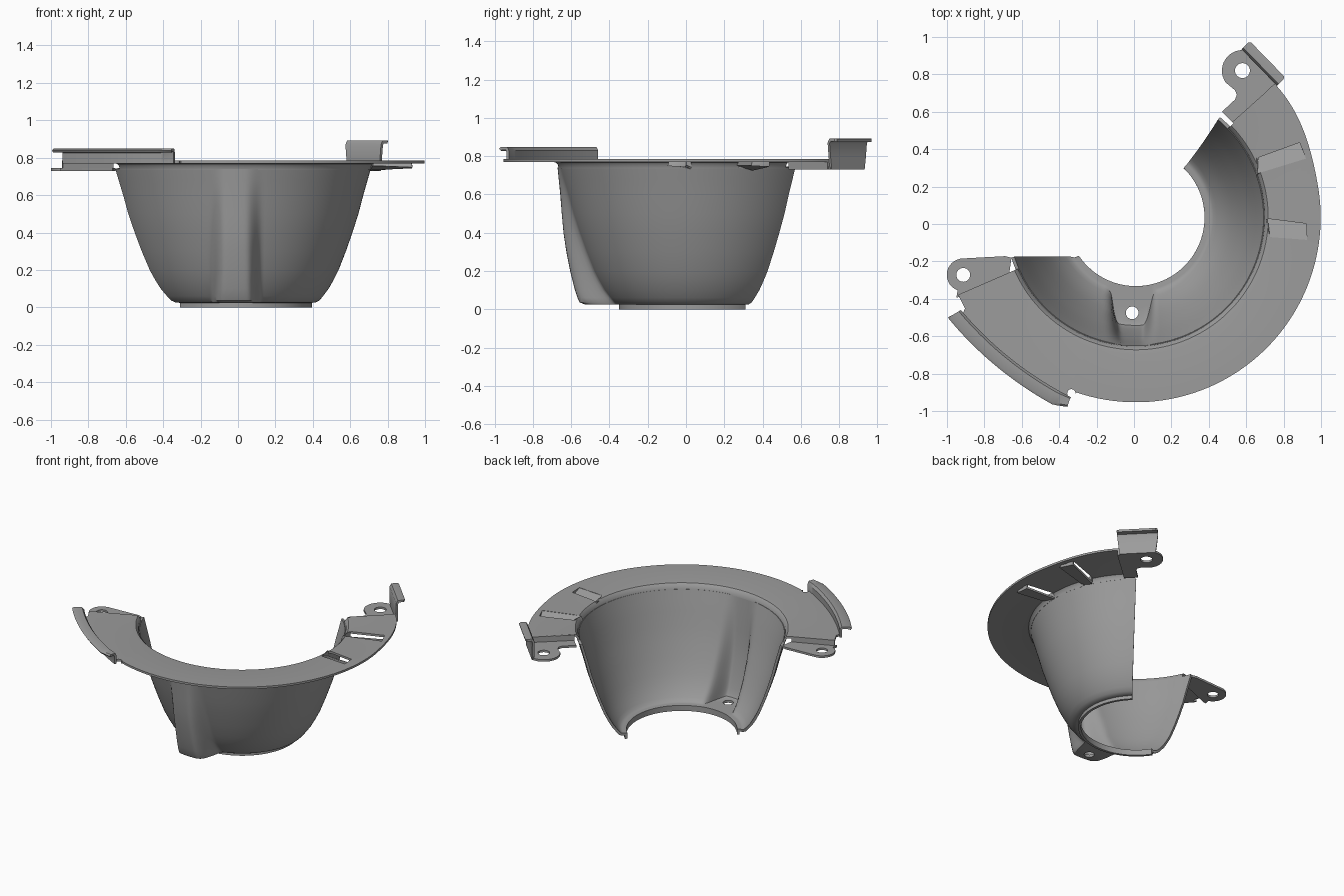
import bpy, bmesh
from math import sin, cos, asin, pi, radians, degrees
from mathutils import Vector

if "Cube" in bpy.data.objects:
    bpy.data.objects.remove(bpy.data.objects["Cube"])

CX, CY = 0.01, 0.035          # common axis of bowl and flange
grey = bpy.data.materials.new("plain grey")
grey.use_nodes = True
tone = (0.33, 0.33, 0.33, 1)
grey.diffuse_color = tone
grey.node_tree.nodes["Principled BSDF"].inputs["Base Color"].default_value = tone


def smooth(t):
    t = max(0.0, min(1.0, t))
    return t * t * (3 - 2 * t)


def polar(r, deg, z):
    a = radians(deg)
    return Vector((CX + r * cos(a), CY + r * sin(a), z))


def make(name, bm):
    me = bpy.data.meshes.new(name)
    bm.to_mesh(me)
    bm.free()
    me.materials.append(grey)
    ob = bpy.data.objects.new(name, me)
    bpy.context.collection.objects.link(ob)
    return ob


def apply(ob, mod):
    bpy.context.view_layer.objects.active = ob
    bpy.ops.object.modifier_apply(modifier=mod.name)


def thicken(ob, t):
    mod = ob.modifiers.new("thickness", 'SOLIDIFY')
    mod.thickness, mod.offset = t, -1
    mod.use_even_offset = True
    apply(ob, mod)


def sheet(name, rows, cols, point, t):
    """Grid of points from point(row, 0..1), given a thickness."""
    bm = bmesh.new()
    g = [[bm.verts.new(point(row, j / cols)) for j in range(cols + 1)] for row in rows]
    for low, high in zip(g, g[1:]):
        for j in range(cols):
            bm.faces.new((low[j], low[j + 1], high[j + 1], high[j]))
    ob = make(name, bm)
    thicken(ob, t)
    return ob


def prism(name, pts, z0, z1):
    bm = bmesh.new()
    face = bm.faces.new([bm.verts.new((x, y, z0)) for x, y in pts])
    up = bmesh.ops.extrude_face_region(bm, geom=[face])
    bmesh.ops.translate(bm, vec=(0, 0, z1 - z0),
                        verts=[v for v in up["geom"] if isinstance(v, bmesh.types.BMVert)])
    bmesh.ops.recalc_face_normals(bm, faces=bm.faces)
    return make(name, bm)


def arc(x, y, r, a0, a1, n=14):
    return [(x + r * cos(radians(a0 + (a1 - a0) * i / n)),
             y + r * sin(radians(a0 + (a1 - a0) * i / n))) for i in range(n + 1)]


def cut(ob, pts, z0, z1):
    tool = prism("cutter", pts, z0, z1)
    tool.hide_render = True
    mod = ob.modifiers.new("cut", 'BOOLEAN')
    mod.object, mod.operation, mod.solver = tool, 'DIFFERENCE', 'EXACT'
    apply(ob, mod)
    bpy.data.objects.remove(tool)


def drill(ob, x, y, r, z0, z1):
    cut(ob, arc(x, y, r, 0, 345, 23), z0, z1)


# Bowl: (radius, radius at the screw pocket, height)
bowl_rows = [(.385, .385, 0), (.385, .385, .024), (.395, .48, .025), (.405, .565, .026),
             (.425, .59, .036), (.445, .602, .06), (.475, .615, .1), (.503, .628, .15),
             (.528, .64, .2), (.567, .66, .3), (.602, .675, .4), (.634, .684, .5),
             (.66, .692, .6), (.683, .7, .68), (.7, .706, .74)]


def bowl_point(row, t):
    base, pocket, z = row
    start = -180 + degrees(asin(.215 / base))
    end = 46 + 4 * (base - .385) / .315
    a = start + (end - start) * t
    side = abs(CX + base * cos(radians(a)) + .01)
    w = smooth((.14 - side) / .09) if sin(radians(a)) < 0 else 0
    return polar(base + (pocket - base) * w, a, z)


bowl = sheet("bowl", bowl_rows, 150, bowl_point, .018)
drill(bowl, -.01, -.475, .034, -.05, .1)


# Flange, reaching out to the rail on the right-hand side
def rail_radius(a):
    return 1.02 + .053 * ((a + 125) / 27) ** 2


def flange_radius(a):
    if a < -152:
        return 1.035
    if a < -110:
        return rail_radius(a)
    return .988 + .042 * smooth((a - 10) / 34)


def flange_point(row, t):
    k, r, z = row
    a = -156.5 + 200.5 * t
    return polar(r + (flange_radius(a) - r) * k, a, z)


flange = sheet("flange", [(0, .7, .735), (0, .704, .755), (0, .715, .767), (0, .735, .77),
                          (1, 0, .77)], 134, flange_point, .015)
drill(flange, -.335, -.905, .022, .7, .85)
cut(flange, [(-.357, -.905), (-.345, -1.05), (-.31, -1.05), (-.313, -.905)], .7, .85)

# Louvres: opening in the flange with a ramp sloping down to its free edge
louvres = [((.66, .27), (.92, .35), (.885, .435), (.665, .355)),
           ((.727, -.07), (.925, -.085), (.92, .002), (.715, .028))]
for n, (h0, h1, e1, e0) in enumerate(louvres):
    cut(flange, [h0, h1, e1, e0], .71, .85)
    bm = bmesh.new()
    v = [bm.verts.new((*p, z)) for p, z in
         ((h0, .783), (h1, .783), (e1, .755), (e0, .742), (e1, .783), (e0, .783))]
    for ids in ((0, 1, 2, 3), (1, 4, 2), (0, 3, 5)):
        bm.faces.new([v[i] for i in ids])
    thicken(make("louvre_ramp_%d" % (n + 1), bm), .01)


# Rail: upright wall with an outward lip
def rail_point(row, t):
    off, z = row
    a = -152 + 42 * t
    off *= min(1, .5 + (-110 - a) / 8)
    return polar(rail_radius(a) + off, a, z)


sheet("rail", [(0, .77), (0, .825), (.006, .833), (.05, .833), (.058, .828)],
      40, rail_point, .015)


# Clip: upright plate with an outward lip
def clip_point(row, t):
    off, z, inset = row
    a, b = Vector((.775, .75)), Vector((.585, .945))
    p = a.lerp(b, inset + (1 - 2 * inset) * t) + Vector((.715, .7)) * off
    return (p.x, p.y, z)


sheet("clip", [(0, .73, .06), (0, .79, .03), (0, .866, 0), (.006, .876, 0),
               (.035, .877, 0), (.044, .875, .04)], 6, clip_point, .015)

# Mounting tabs, a step below the flange
right_tab = prism("right_tab", [(-.95, -.395), (-.67, -.285), (-.655, -.18), (-.69, -.172)]
                  + arc(-.913, -.272, .088, 88, 250), .73, .745)
drill(right_tab, -.913, -.272, .037, .7, .8)
left_tab = prism("left_tab", [(.47, .6), (.53, .54), (.765, .745), (.63, .89)]
                 + arc(.58, .82, .11, 80, 215) + [(.54, .715), (.55, .69), (.54, .665)],
                 .73, .745)
drill(left_tab, .58, .82, .04, .7, .8)

# Step walls between tabs and flange
for name, (ax, ay), (bx, by) in (("right_step", (-.94, -.379), (-.67, -.265)),
                                 ("left_step", (.525, .545), (.755, .75))):
    d = Vector((by - ay, ax - bx)).normalized() * .014
    prism(name, [(ax, ay), (bx, by), (bx + d.x, by + d.y), (ax + d.x, ay + d.y)], .73, .784)

# Smooth curved faces, keep edges crisp
bpy.ops.object.select_all(action='DESELECT')
for ob in bpy.context.scene.objects:
    if ob.type == 'MESH':
        ob.select_set(True)
bpy.context.view_layer.objects.active = bowl
bpy.ops.object.shade_smooth_by_angle(angle=radians(35))
